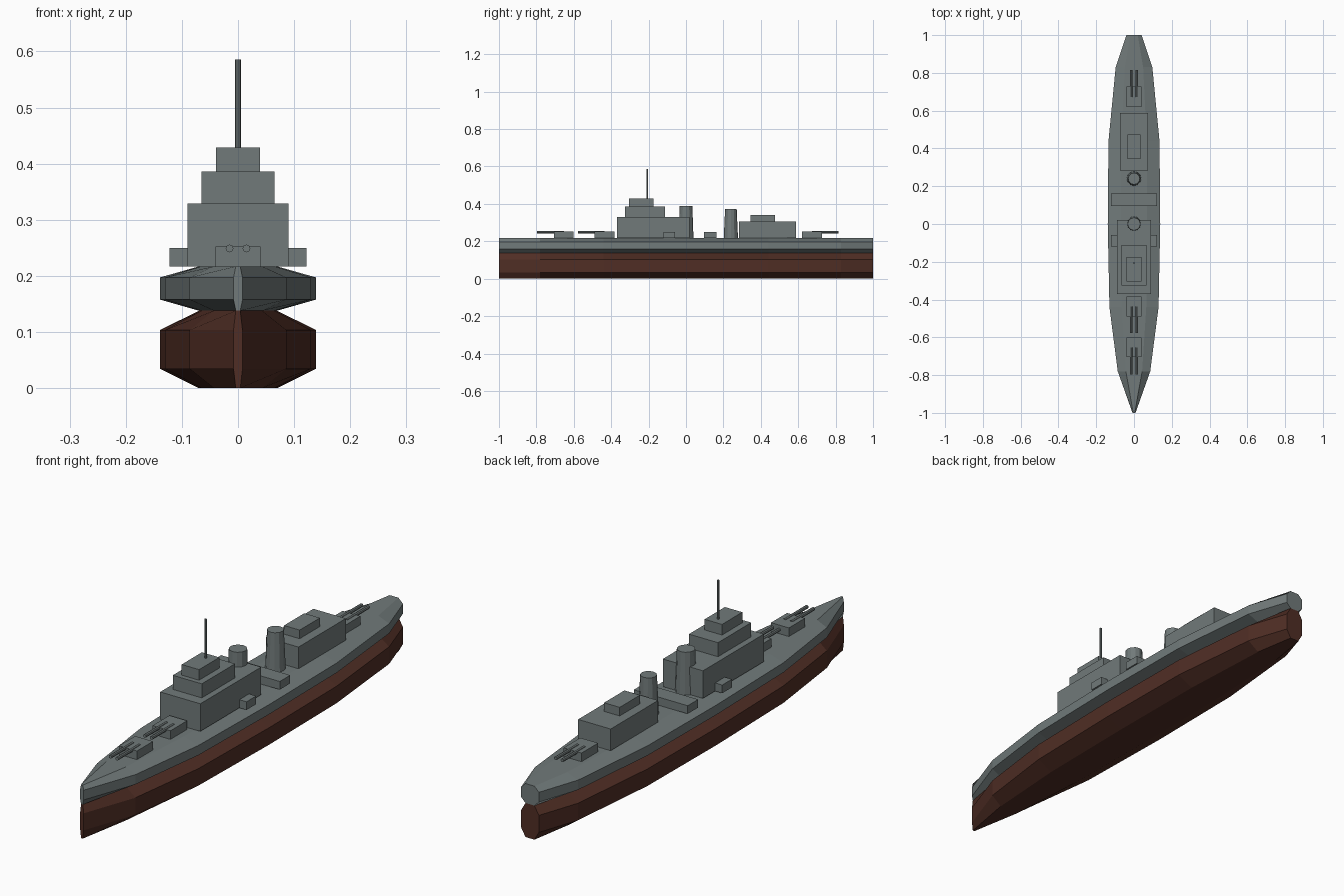
import bpy, bmesh
from mathutils import Matrix

if "Cube" in bpy.data.objects:
    bpy.data.objects.remove(bpy.data.objects["Cube"])


def material(name, color):
    m = bpy.data.materials.new(name)
    m.diffuse_color = (*color, 1)
    m.use_nodes = True
    m.node_tree.nodes["Principled BSDF"].inputs["Base Color"].default_value = m.diffuse_color
    return m


GREY = material("naval_grey", (0.165, 0.195, 0.195))
RED = material("hull_red_brown", (0.08, 0.027, 0.018))


def finish(name, bm, mat):
    bmesh.ops.recalc_face_normals(bm, faces=bm.faces)
    me = bpy.data.meshes.new(name)
    bm.to_mesh(me)
    bm.free()
    me.materials.append(mat)
    ob = bpy.data.objects.new(name, me)
    bpy.context.collection.objects.link(ob)
    return ob


def box(name, x, y, z):
    """Box from (min, max) ranges."""
    bm = bmesh.new()
    bmesh.ops.create_cube(bm, size=1)
    for v in bm.verts:
        v.co = [r[0] + (c + 0.5) * (r[1] - r[0]) for c, r in zip(v.co, (x, y, z))]
    return finish(name, bm, GREY)


def tube(name, loc, r1, r2, length, sides, along_y=False):
    """Tapered cylinder centred on loc."""
    bm = bmesh.new()
    rot = Matrix.Rotation(1.5707963, 4, 'X') if along_y else Matrix()
    bmesh.ops.create_cone(bm, cap_ends=True, segments=sides, radius1=r1, radius2=r2,
                          depth=length, matrix=Matrix.Translation(loc) @ rot)
    return finish(name, bm, GREY)


# Hull stations: position along the ship, half beam
STATIONS = [(-1, 0.008), (-0.78, 0.086), (-0.44, 0.13), (0, 0.139),
            (0.44, 0.135), (0.83, 0.097), (1, 0.04)]
# Octagonal cross-section: fraction of half beam, fraction of height
SECTION = [(-.5, 0), (.5, 0), (1, .25), (1, .75), (.5, 1), (-.5, 1), (-1, .75), (-1, .25)]


def hull(name, z0, z1, mat):
    bm = bmesh.new()
    rings = [[bm.verts.new((w * u, y, z0 + (z1 - z0) * v)) for u, v in SECTION]
             for y, w in STATIONS]
    for a, b in zip(rings, rings[1:]):
        for i in range(8):
            j = (i + 1) % 8
            bm.faces.new((a[i], a[j], b[j], b[i]))
    bm.faces.new(rings[0])
    bm.faces.new(rings[-1])
    return finish(name, bm, mat)


DECK = 0.217
hull("lower_hull", 0, 0.138, RED)
hull("upper_hull", 0.138, DECK, GREY)

# Forward superstructure and mast
box("bridge_base", (-0.09, 0.09), (-0.37, 0.02), (DECK, 0.329))
box("bridge_middle", (-0.065, 0.065), (-0.325, -0.112), (0.329, 0.386))
box("bridge_top", (-0.039, 0.039), (-0.305, -0.175), (0.386, 0.429))
tube("mast", (0, -0.207, 0.5075), 0.005, 0.005, 0.157, 8)

# Aft superstructure
box("aft_deckhouse", (-0.073, 0.073), (0.283, 0.587), (DECK, 0.305))
box("aft_deckhouse_top", (-0.035, 0.035), (0.345, 0.475), (0.305, 0.34))

# Midship platform and side gun mounts
box("midship_platform", (-0.121, 0.121), (0.095, 0.162), (DECK, 0.25))
for side, name in ((-1, "left"), (1, "right")):
    xs = sorted((side * 0.085, side * 0.122))
    box("side_mount_" + name, xs, (-0.12, -0.058), (DECK, 0.25))

# Funnels
for name, y, r1, r2, top in (("front_funnel", 0.0, 0.04, 0.034, 0.388),
                             ("rear_funnel", 0.24, 0.038, 0.031, 0.374)):
    tube(name, (0, y, (DECK + top) / 2), r1, r2, top - DECK, 12)

# Main gun turrets, each with a pair of barrels
for name, y0, y1, tip in (("bow_turret", -0.705, -0.602, -0.797),
                          ("second_turret", -0.49, -0.383, -0.577),
                          ("stern_turret", 0.62, 0.727, 0.815)):
    box(name, (-0.04, 0.04), (y0, y1), (DECK, 0.252))
    mid = (y0 + y1) / 2
    for x in (-0.015, 0.015):
        tube(name + "_barrel", (x, (mid + tip) / 2, 0.249), 0.007, 0.007,
             abs(tip - mid), 8, along_y=True)
